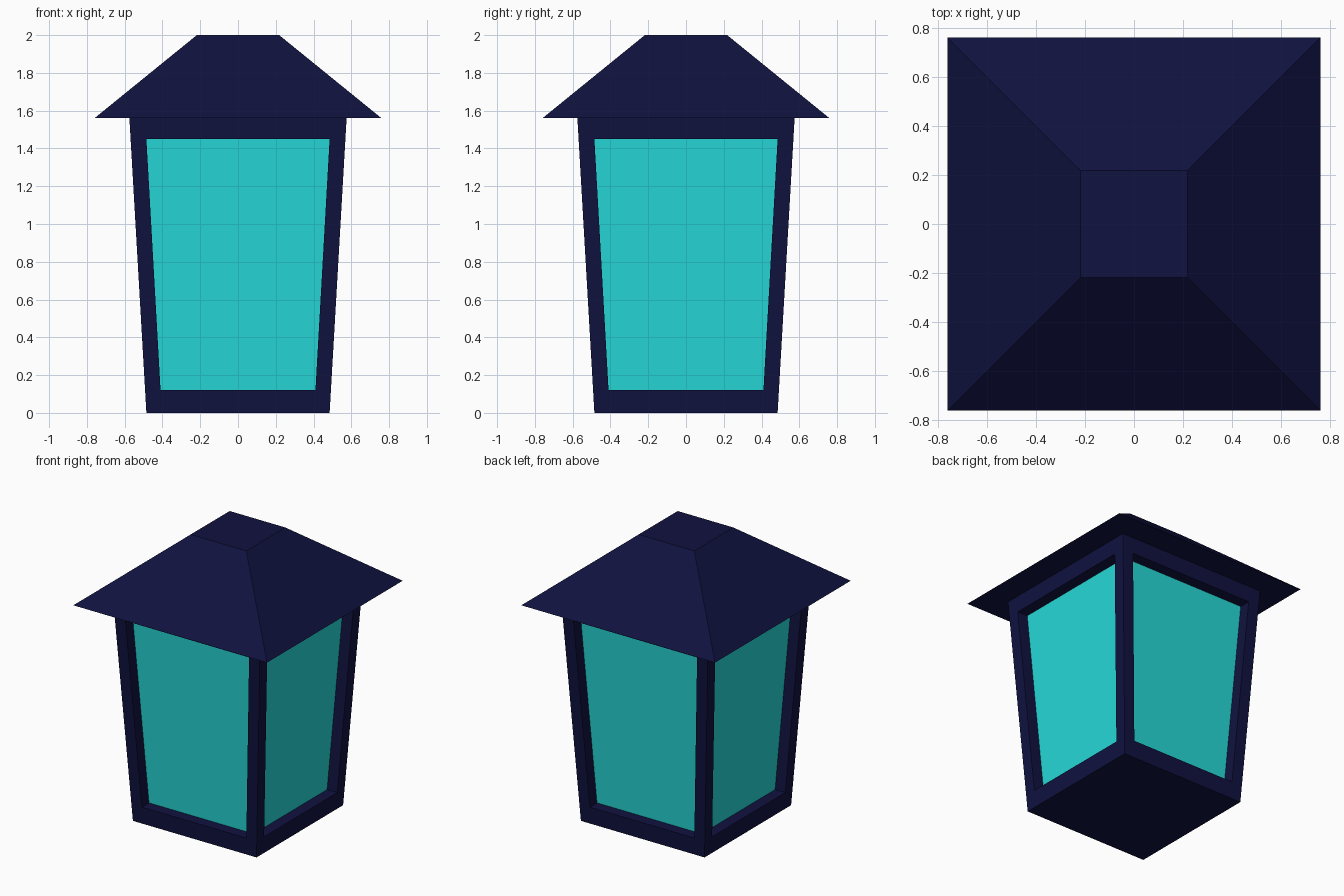
import bpy, bmesh, math
from mathutils import Matrix, Vector

if "Cube" in bpy.data.objects:
    bpy.data.objects.remove(bpy.data.objects["Cube"])


def material(name, color):
    mat = bpy.data.materials.new(name)
    mat.diffuse_color = (*color, 1)
    mat.use_nodes = True
    mat.node_tree.nodes["Principled BSDF"].inputs["Base Color"].default_value = mat.diffuse_color
    return mat


def frustum(name, half_low, half_high, z0, z1, mat):
    """Square tapered block; returns the object and its open bmesh."""
    bm = bmesh.new()
    place = Matrix.Translation((0, 0, (z0 + z1) / 2)) @ Matrix.Rotation(math.pi / 4, 4, 'Z')
    bmesh.ops.create_cone(bm, cap_ends=True, segments=4, depth=z1 - z0,
                          radius1=half_low * math.sqrt(2),
                          radius2=half_high * math.sqrt(2), matrix=place)
    mesh = bpy.data.meshes.new(name)
    mesh.materials.append(mat)
    obj = bpy.data.objects.new(name, mesh)
    bpy.context.collection.objects.link(obj)
    return obj, bm


def finish(obj, bm):
    bmesh.ops.recalc_face_normals(bm, faces=bm.faces)
    bm.to_mesh(obj.data)
    bm.free()


navy = material("navy_metal", (0.005, 0.006, 0.05))
teal = material("teal_glass", (0.019, 0.70, 0.69))

LOW, HIGH, TOP = 0.485, 0.575, 1.56
WIN_Z0, WIN_Z1 = 0.12, 1.45
DEPTH = 0.08


def wall(z):
    return LOW + (HIGH - LOW) * z / TOP


# Tapered frame with a recessed window opening on each side
frame, bm = frustum("frame", LOW, HIGH, 0, TOP, navy)
bm.normal_update()
sides = [f for f in bm.faces if abs(f.normal.z) < 0.5]
for face in sides:
    out = Vector((round(face.normal.x), round(face.normal.y), 0))
    across = Vector((-out.y, out.x, 0))
    bmesh.ops.inset_individual(bm, faces=[face], thickness=0.05)
    for v in face.verts:
        upper = v.co.z > TOP / 2
        z, half = (WIN_Z1, 0.485) if upper else (WIN_Z0, 0.41)
        v.co = out * wall(z) + across * math.copysign(half, v.co.dot(across)) + Vector((0, 0, z))
    new = bmesh.ops.extrude_discrete_faces(bm, faces=[face])["faces"]
    bmesh.ops.translate(bm, vec=-out * DEPTH, verts=new[0].verts)
    bmesh.ops.delete(bm, geom=new, context='FACES_ONLY')
finish(frame, bm)

# Glass core that fills the four openings
glass, bm = frustum("glass_panes", wall(WIN_Z0) - DEPTH, wall(WIN_Z1) - DEPTH,
                    WIN_Z0, WIN_Z1, teal)
finish(glass, bm)

# Overhanging hipped roof with a flat top
roof, bm = frustum("roof", 0.76, 0.218, TOP, 2.0, navy)
finish(roof, bm)
